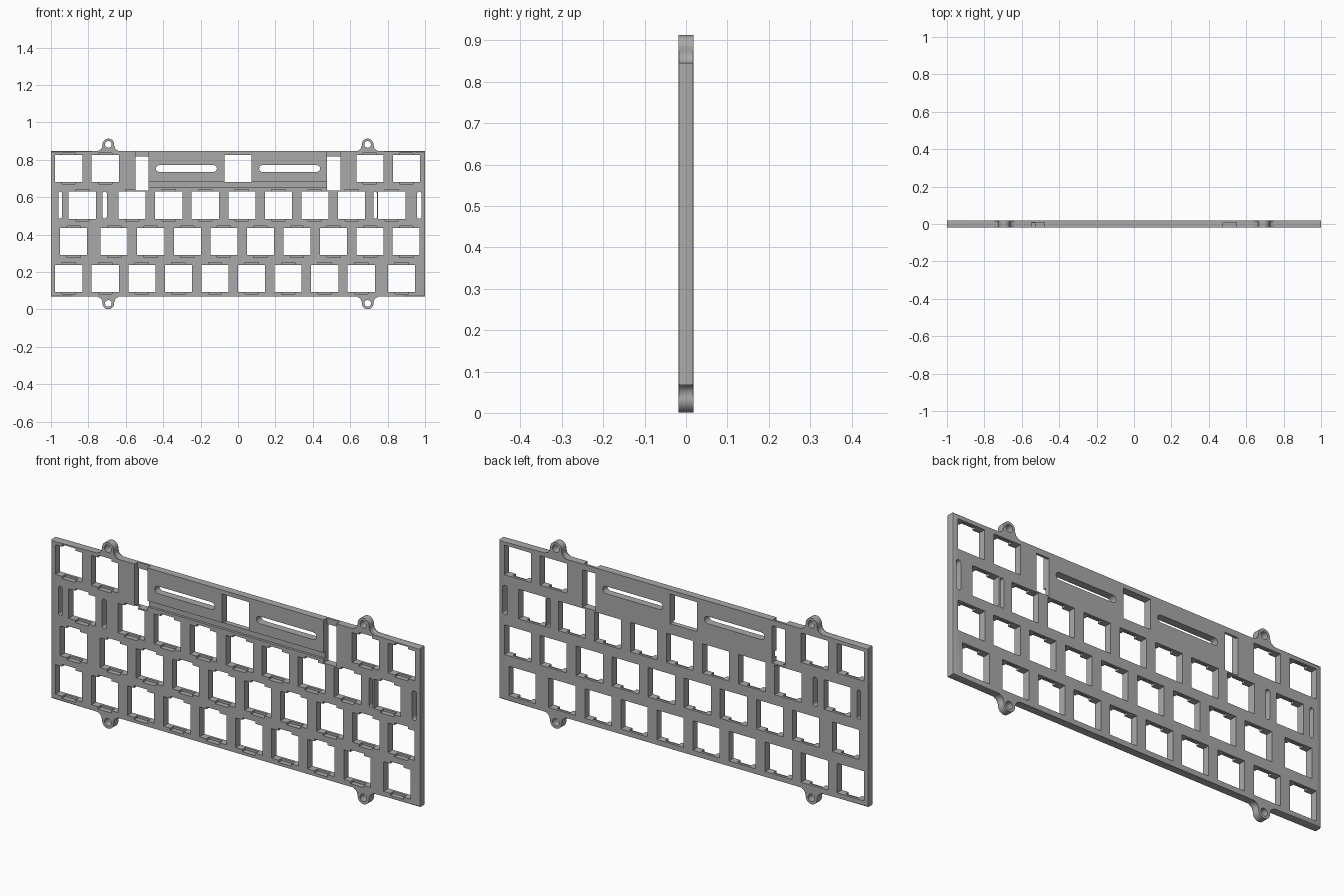
import bpy, bmesh, math

if "Cube" in bpy.data.objects:
    bpy.data.objects.remove(bpy.data.objects["Cube"], do_unlink=True)

FRONT, BACK = -0.0185, 0.0185
LOW, HIGH = 0.068, 0.846
KEY, PITCH = 0.145, 0.1955
EAR_X, EAR_H, EAR_R, FILLET = 0.693, 0.036, 0.031, 0.025

grey = bpy.data.materials.new("plate grey")
grey.use_nodes = True
COLOUR = (0.4, 0.4, 0.4, 1)
grey.diffuse_color = COLOUR
grey.node_tree.nodes["Principled BSDF"].inputs["Base Color"].default_value = COLOUR


def prism(bm, points, y0=-0.1, y1=0.1):
    """Extrude an x-z outline from y0 to y1."""
    front = [bm.verts.new((x, y0, z)) for x, z in points]
    back = [bm.verts.new((x, y1, z)) for x, z in points]
    caps = [bm.faces.new(front), bm.faces.new(back[::-1])]
    n = len(points)
    for i in range(n):
        j = (i + 1) % n
        bm.faces.new((front[j], front[i], back[i], back[j]))
    return caps


def rect(cx, cz, w, h):
    return [(cx + sx * w / 2, cz + sz * h / 2)
            for sx, sz in ((-1, -1), (1, -1), (1, 1), (-1, 1))]


def arc(cx, cz, r, a0, a1, steps):
    return [(cx + r * math.cos(a0 + (a1 - a0) * i / steps),
             cz + r * math.sin(a0 + (a1 - a0) * i / steps)) for i in range(steps + 1)]


def capsule(cx, cz, w, h):
    r = h / 2
    dx = w / 2 - r
    return (arc(cx + dx, cz, r, -math.pi / 2, math.pi / 2, 8)
            + arc(cx - dx, cz, r, math.pi / 2, 1.5 * math.pi, 8))


def ear(cx):
    """Rounded lug with filleted foot, running from +x to -x above z = 0."""
    d = math.sqrt((EAR_R + FILLET) ** 2 - (EAR_H - FILLET) ** 2)
    a = math.atan2(FILLET - EAR_H, d)
    foot = arc(d, FILLET, FILLET, -math.pi / 2, -math.pi + a, 8)
    head = arc(0, EAR_H, EAR_R, a, math.pi - a, 24)[1:-1]
    other = [(-x, z) for x, z in reversed(foot)]
    return [(cx + x, z) for x, z in foot + head + other]


def make_object(name, bm):
    bmesh.ops.recalc_face_normals(bm, faces=bm.faces[:])
    mesh = bpy.data.meshes.new(name)
    bm.to_mesh(mesh)
    bm.free()
    mesh.materials.append(grey)
    ob = bpy.data.objects.new(name, mesh)
    bpy.context.collection.objects.link(ob)
    return ob


# Plate outline with four mounting ears and eased outer edges
ears = ear(EAR_X) + ear(-EAR_X)
outline = [(1, HIGH)] + [(x, HIGH + z) for x, z in ears] + [(-1, HIGH)]
outline += [(-1, LOW)] + [(-x, LOW - z) for x, z in ears] + [(1, LOW)]
bm = bmesh.new()
caps = prism(bm, outline, FRONT, BACK)
rim = [e for f in caps for e in f.edges]
bmesh.ops.bevel(bm, geom=rim, offset=0.004, segments=2, profile=0.5, affect='EDGES')
plate = make_object("key_plate", bm)

# Key positions, row by row from the bottom
rows = [
    (0.166, [-0.905 + PITCH * i for i in range(9)] + [0.875]),
    (0.362, [-0.879] + [-0.662 + PITCH * i for i in range(8)] + [0.899]),
    (0.557, [-0.833] + [-0.566 + PITCH * i for i in range(7)] + [0.822]),
    (0.753, [-0.905, -0.71, 0.705, 0.9]),
]

holes, clips = bmesh.new(), bmesh.new()
for z, xs in rows:
    for x in xs:
        prism(holes, rect(x, z, KEY, KEY))
        # Clip notches above and below each key, open to the front
        prism(clips, rect(x, z, 0.072, KEY + 0.022), -0.1, 0.006)

# Centre opening, long rounded slots and ear holes
prism(holes, rect(0, 0.753, 0.147, KEY))
for side in (-1, 1):
    prism(holes, capsule(side * 0.276, 0.753, 0.326, 0.036))
    for z in (LOW - EAR_H, HIGH + EAR_H):
        prism(holes, arc(side * EAR_X, z, 0.018, 0, 2 * math.pi * 23 / 24, 23))

# Narrow slots beside the outer keys of the third row
for x, w in ((-0.951, 0.019), (-0.713, 0.024), (0.733, 0.019), (0.969, 0.025)):
    prism(holes, capsule(0, 0, KEY, w) and
          [(x - b, 0.557 + a) for a, b in capsule(0, 0, KEY, w)])

# Stabiliser openings, their front recesses up to the top edge, and wire channel
stabs, recess, channel = bmesh.new(), bmesh.new(), bmesh.new()
for x in (-0.514, 0.512):
    prism(stabs, rect(x, 0.727, 0.07, 0.182))
    prism(recess, rect(x, 0.768, 0.07, 0.264), -0.1, 0.007)
prism(channel, rect(0, 0.67, 0.98, 0.03), -0.1, FRONT + 0.012)

cutters = [make_object(n, b) for n, b in (
    ("hole_cutter", holes), ("clip_cutter", clips), ("stabiliser_cutter", stabs),
    ("recess_cutter", recess), ("channel_cutter", channel))]

bpy.context.view_layer.objects.active = plate
for cutter in cutters:
    cutter.hide_render = True
    cut = plate.modifiers.new(cutter.name, 'BOOLEAN')
    cut.operation = 'DIFFERENCE'
    cut.solver = 'EXACT'
    cut.object = cutter
    bpy.ops.object.modifier_apply(modifier=cut.name)
for cutter in cutters:
    bpy.data.objects.remove(cutter, do_unlink=True)

bpy.ops.object.select_all(action='DESELECT')
plate.select_set(True)
bpy.ops.object.shade_smooth_by_angle(angle=math.radians(30))
